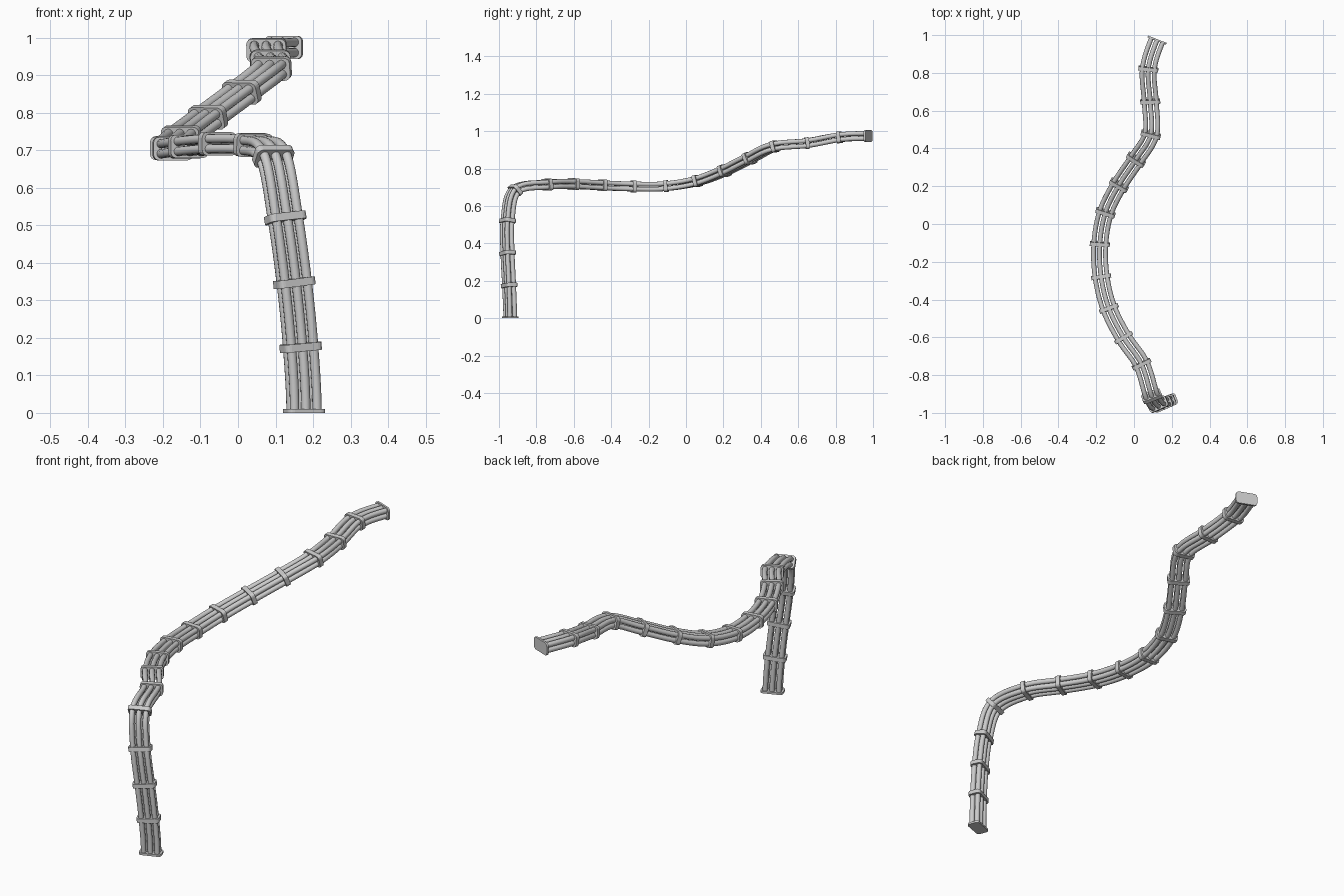
import bpy, bmesh
from mathutils import Vector, Matrix

if "Cube" in bpy.data.objects:
    bpy.data.objects.remove(bpy.data.objects["Cube"])

# Centre line: one point per clamp, evenly spaced along the bundle
PTS = [Vector(p) for p in [
    (.176, -.940, 0), (.167, -.946, .175), (.150, -.954, .347), (.126, -.954, .520),
    (.094, -.912, .684), (.040, -.742, .714), (-.055, -.602, .717), (-.133, -.447, .710),
    (-.174, -.280, .704), (-.181, -.107, .706), (-.151, .060, .734), (-.080, .205, .788),
    (.010, .340, .855), (.089, .473, .918), (.086, .648, .936), (.076, .820, .967),
    (.124, .978, .974)]]
N = len(PTS)
TAN = [(PTS[min(i + 1, N - 1)] - PTS[max(i - 1, 0)]) / 2 for i in range(N)]
TAN[0] = Vector((0, 0, .17))
TAN[-1] = Vector((.062, .158, 0))


def frame(i, t):
    """Position, tangent, side and up vectors on the smooth centre line."""
    a, b, m, n = PTS[i], PTS[i + 1], TAN[i], TAN[i + 1]
    pos = (a * (2*t**3 - 3*t*t + 1) + m * (t**3 - 2*t*t + t)
           + b * (3*t*t - 2*t**3) + n * (t**3 - t*t))
    tan = (a * (6*t*t - 6*t) + m * (3*t*t - 4*t + 1)
           + b * (6*t - 6*t*t) + n * (3*t*t - 2*t)).normalized()
    # the upright part keeps the heading of the bend above it
    w = 3 * max(tan.z, 0) ** 4
    head = Vector((tan.x - .35 * w, tan.y + .93 * w, 0))
    side = Vector((head.y, -head.x, 0))
    side = (side - tan * side.dot(tan)).normalized()
    return pos, tan, side, side.cross(tan)


STEPS = 8
path = [frame(i, s / STEPS) for i in range(N - 1) for s in range(STEPS)]
path.append(frame(N - 2, 1))


def cable(name, u, v, radius=.0125, sides=12):
    bm = bmesh.new()
    rings = []
    for pos, tan, side, up in path:
        ring = []
        for k in range(sides):
            d = Matrix.Rotation(6.2831853 * k / sides, 3, tan) @ side
            ring.append(bm.verts.new(pos + side * u + up * v + d * radius))
        rings.append(ring)
    for r, q in zip(rings, rings[1:]):
        for k in range(sides):
            j = (k + 1) % sides
            bm.faces.new((r[k], r[j], q[j], q[k])).smooth = True
    finish(bm, name)


def clamp(name, fr, length, shift=0):
    """Rounded rectangular plate around the bundle."""
    pos, tan, side, up = fr
    bm = bmesh.new()
    bmesh.ops.create_cube(bm, size=1)
    bmesh.ops.scale(bm, vec=(.106, .062, length), verts=bm.verts)
    edges = [e for e in bm.edges if abs(e.verts[0].co.z - e.verts[1].co.z) > length / 2]
    bmesh.ops.bevel(bm, geom=edges, offset=.015, segments=4, profile=.5, affect='EDGES')
    mat = Matrix((side, up, tan)).transposed().to_4x4()
    mat.translation = pos + tan * shift
    bm.transform(mat)
    finish(bm, name)


def finish(bm, name):
    bmesh.ops.recalc_face_normals(bm, faces=bm.faces)
    me = bpy.data.meshes.new(name)
    bm.to_mesh(me)
    bm.free()
    bpy.context.collection.objects.link(bpy.data.objects.new(name, me))


# Six cables, three wide and two high
for row, v in enumerate((-.0135, .0135)):
    for col, u in enumerate((-.032, 0, .032)):
        cable(f"cable_{row * 3 + col + 1}", u, v)

# Clamps along the bundle and thin end plates
for i in range(1, N - 1):
    clamp(f"clamp_{i}", path[i * STEPS], .021)
clamp("base_plate", path[0], .01, .005)
clamp("end_plate", path[-1], .01, -.005)
